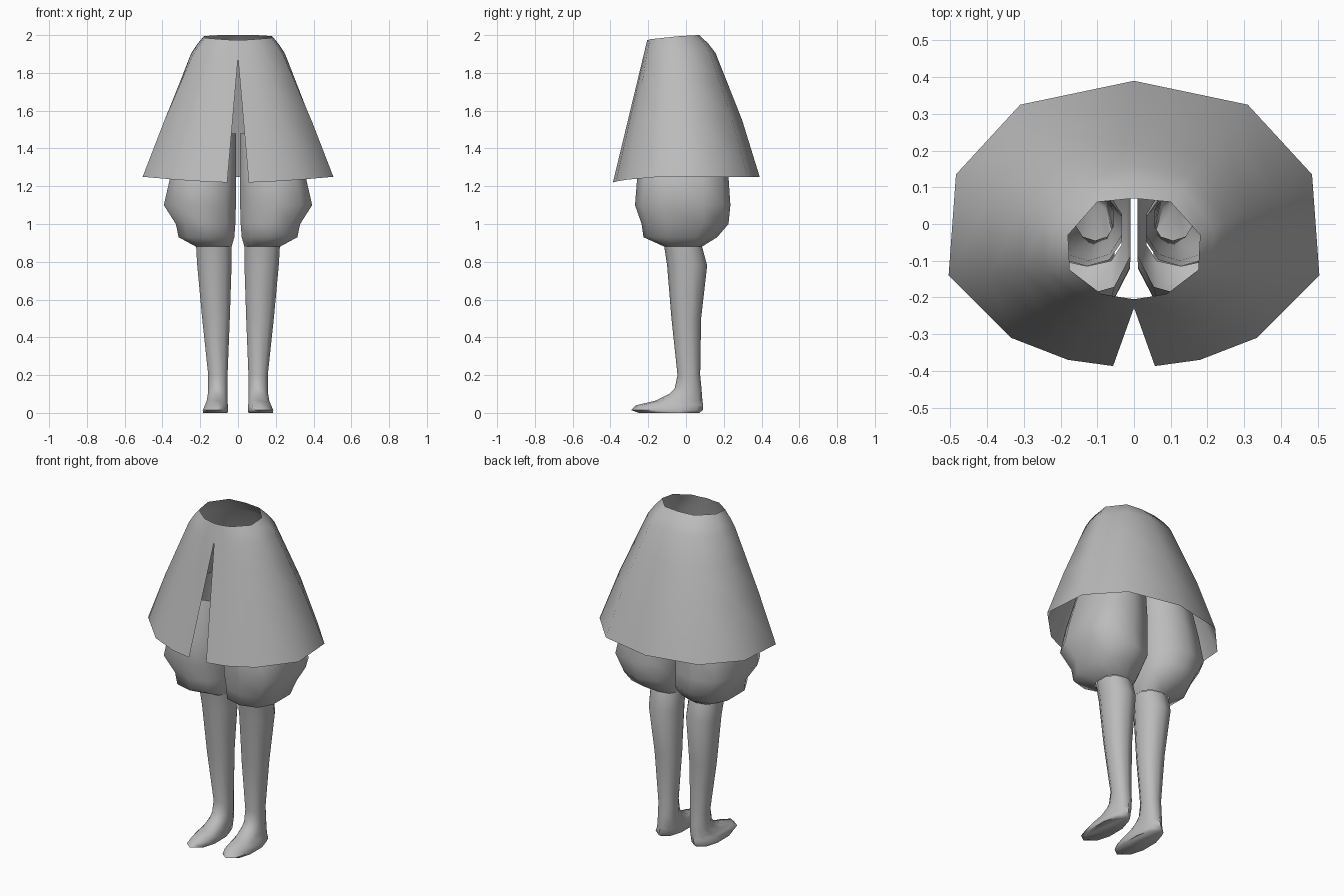
import bpy, bmesh, math

cube = bpy.data.objects.get("Cube")
if cube:
    bpy.data.objects.remove(cube, do_unlink=True)

grey = bpy.data.materials.new("plain grey")
grey.use_nodes = True
COLOUR = (0.5, 0.5, 0.5, 1)
grey.diffuse_color = COLOUR
grey.node_tree.nodes["Principled BSDF"].inputs["Base Color"].default_value = COLOUR


def loft(name, rings, closed=True, cap_end=False, flip=False, angle=60):
    """Skin a list of equal-length point rings into one smooth object."""
    bm = bmesh.new()
    rows = [[bm.verts.new(p) for p in ring] for ring in rings]
    n = len(rows[0])
    for a, b in zip(rows, rows[1:]):
        for i in range(n if closed else n - 1):
            j = (i + 1) % n
            quad = [a[i], b[i], b[j], a[j]]
            bm.faces.new(quad[::-1] if flip else quad)
    if cap_end:
        bm.faces.new(rows[-1][::-1] if not flip else rows[-1])
    bmesh.ops.remove_doubles(bm, verts=bm.verts, dist=0.0005)
    mesh = bpy.data.meshes.new(name)
    bm.to_mesh(mesh)
    bm.free()
    mesh.materials.append(grey)
    obj = bpy.data.objects.new(name, mesh)
    bpy.context.collection.objects.link(obj)
    bpy.ops.object.select_all(action='DESELECT')
    obj.select_set(True)
    bpy.context.view_layer.objects.active = obj
    bpy.ops.object.shade_smooth_by_angle(angle=math.radians(angle))
    return obj


def oval(z, x0, x1, y0, y1, power, side, n=10):
    """Rounded ring filling the box x0..x1, y0..y1 at height z."""
    def soft(v):
        return math.copysign(abs(v) ** power, v) if abs(v) > 1e-6 else 0
    pts = []
    for i in range(n):
        a = math.tau * i / n + math.pi / 2
        pts.append((side * ((x0 + x1) / 2 + (x1 - x0) / 2 * soft(math.cos(a))),
                    (y0 + y1) / 2 + (y1 - y0) / 2 * soft(math.sin(a)), z))
    return pts


# Skirt: half outlines of waist and hem from back centre to front slit,
# with a bulge that fades from the back (1) through the side (0.5) to the front (0)
waist = [(0, .07, 2), (.10, .06, 2), (.18, -.03, 1.995), (.175, -.125, 1.985),
         (.09, -.19, 1.978), (.045, -.198, 1.975), (0, -.205, 1.975)]
hem = [(0, .39, 1.25), (.31, .325, 1.25), (.485, .135, 1.25), (.505, -.14, 1.25),
       (.335, -.31, 1.235), (.18, -.37, 1.225), (.057, -.387, 1.22)]
bulge = [1, .9, .7, .5, .3, .1, 0]
levels = [(0, 0), (.06, .15), (.126, .27), (.33, .46), (.6, .71), (1, 1)]
SLIT_TOP = .126
skirt_rings = []
for h, full in levels:
    half = []
    for i, (w, e, b) in enumerate(zip(waist, hem, bulge)):
        f = h + (full - h) * b
        x = w[0] + (e[0] - w[0]) * f
        if i == 6:
            x = e[0] * max(0, h - SLIT_TOP) / (1 - SLIT_TOP)
        half.append((x, w[1] + (e[1] - w[1]) * f, w[2] + (e[2] - w[2]) * h))
    skirt_rings.append([(-x, y, z) for x, y, z in half[:0:-1]] + half)
loft("skirt", skirt_rings, closed=False, flip=True)

# Rows: height, inner x, outer x, front y, back y
bloomer_rows = [(1.48, .004, .31, -.20, .19), (1.25, .004, .365, -.258, .225),
                (1.10, .004, .40, -.27, .235), (1.00, .008, .335, -.235, .225),
                (.93, .014, .32, -.225, .165), (.88, .03, .226, -.115, .085)]
leg_rows = [(.88, .03, .226, -.115, .085), (.78, .03, .22, -.10, .112),
            (.50, .04, .193, -.077, .08), (.20, .053, .16, -.045, .075),
            (.13, .054, .16, -.06, .082), (.10, .054, .162, -.09, .084),
            (.065, .053, .168, -.16, .087), (.04, .051, .178, -.265, .09),
            (.015, .05, .19, -.29, .09), (0, .052, .188, -.25, .07)]

for side, label in ((1, "left"), (-1, "right")):
    flip = side < 0
    loft(label + "_bloomer", [oval(*r, .75, side) for r in bloomer_rows], flip=flip)
    loft(label + "_leg", [oval(*r, .9, side) for r in leg_rows], cap_end=True, flip=flip)
